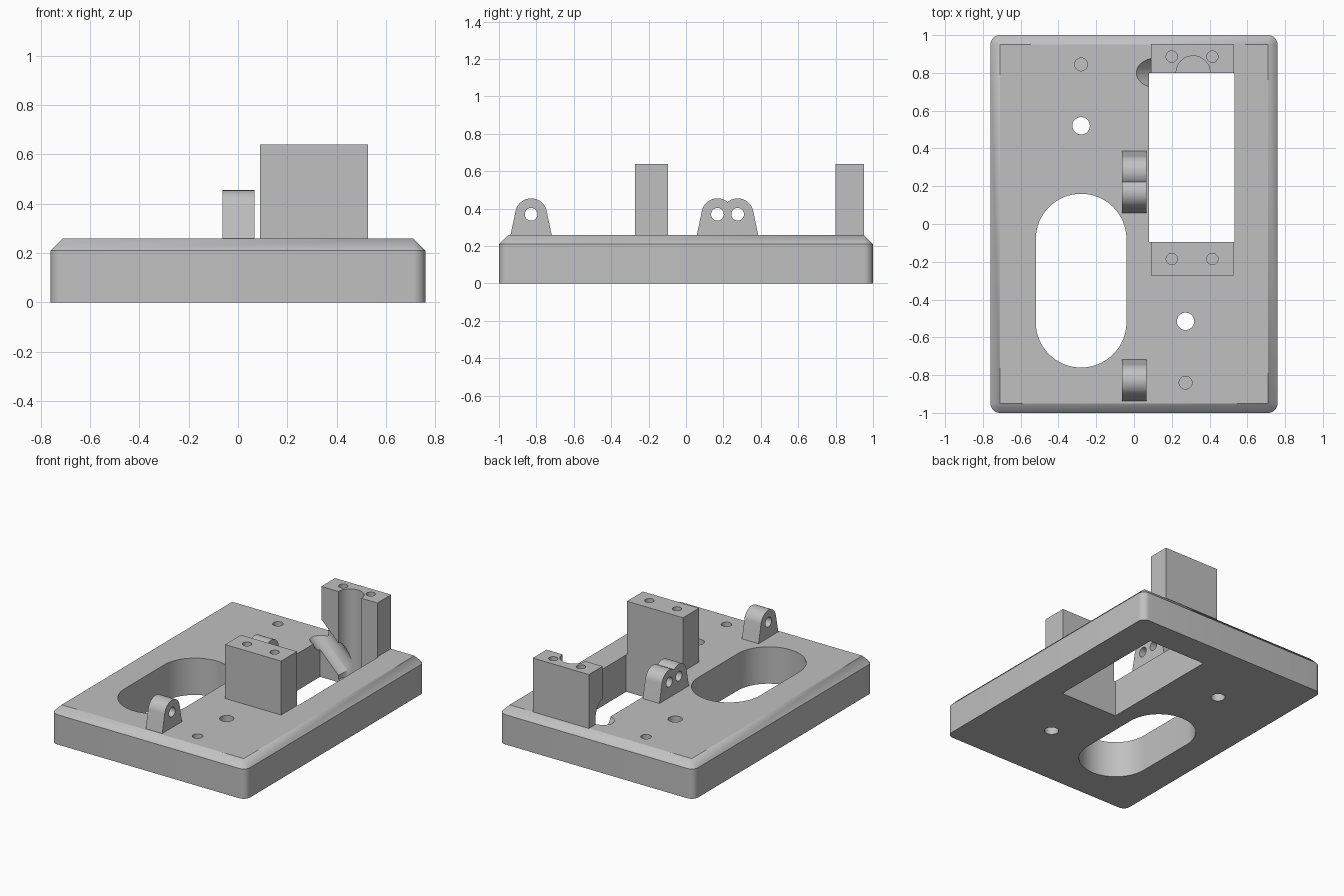
import bpy
import bmesh
from math import pi, sin, cos, asin, sqrt
from mathutils import Matrix, Vector

if "Cube" in bpy.data.objects:
    bpy.data.objects.remove(bpy.data.objects["Cube"], do_unlink=True)

GREY = (0.53, 0.53, 0.53, 1)
mat = bpy.data.materials.new("plain grey")
mat.use_nodes = True
mat.diffuse_color = GREY
mat.node_tree.nodes["Principled BSDF"].inputs["Base Color"].default_value = GREY

TOP = 0.26        # top of the plate
TALL = 0.64       # top of the blocks


def loft(name, rings):
    """Closed solid through rings of equal point count."""
    bm = bmesh.new()
    loops = [[bm.verts.new(p) for p in ring] for ring in rings]
    n = len(loops[0])
    for a, b in zip(loops, loops[1:]):
        for i in range(n):
            j = (i + 1) % n
            bm.faces.new((a[i], a[j], b[j], b[i]))
    bm.faces.new(loops[0][::-1])
    bm.faces.new(loops[-1])
    bmesh.ops.remove_doubles(bm, verts=bm.verts, dist=0.0001)
    bmesh.ops.recalc_face_normals(bm, faces=bm.faces)
    mesh = bpy.data.meshes.new(name)
    bm.to_mesh(mesh)
    bm.free()
    mesh.materials.append(mat)
    obj = bpy.data.objects.new(name, mesh)
    bpy.context.collection.objects.link(obj)
    return obj


def prism(name, outline, lo, hi):
    return loft(name, [[(x, y, z) for x, y in outline] for z in (lo, hi)])


def box(name, x0, x1, y0, y1, z0, z1):
    return prism(name, [(x0, y0), (x1, y0), (x1, y1), (x0, y1)], z0, z1)


def arc(cx, cy, r, start, end, steps):
    return [(cx + r * cos(start + (end - start) * i / steps),
             cy + r * sin(start + (end - start) * i / steps)) for i in range(steps + 1)]


def hole(x, y, r, lo, hi):
    return prism("hole_cutter", arc(x, y, r, 0, 2 * pi, 48)[:-1], lo, hi)


def boolean(obj, others, operation="DIFFERENCE"):
    """Apply each helper solid to the object, then remove the helper."""
    bpy.context.view_layer.objects.active = obj
    for other in others:
        other.hide_render = True
        mod = obj.modifiers.new("boolean", "BOOLEAN")
        mod.operation = operation
        mod.solver = "EXACT"
        mod.object = other
        bpy.ops.object.modifier_apply(modifier=mod.name)
        bpy.data.objects.remove(other, do_unlink=True)


def grooves():
    """Upright half-round groove and the slanted channel that meets it."""
    upright = hole(0.313, 0.80, 0.09, 0.02, 0.8)
    slanted = hole(0, 0, 0.08, 0, 0.7)
    slanted.data.transform(Matrix.Translation((0.305, 0.80, 0.08)) @ Matrix.Rotation(-pi / 4, 4, "Y"))
    return [upright, slanted]


# Base plate: rounded upright corners, chamfered top edge
def plate_ring(z, r):
    ring = []
    for k, (sx, sy) in enumerate([(1, 1), (-1, 1), (-1, -1), (1, -1)]):
        ring += [(x, y, z) for x, y in arc(sx * 0.71, sy * 0.95, r, k * pi / 2, (k + 1) * pi / 2, 8)]
    return ring


plate = loft("base_plate", [plate_ring(0, 0.05), plate_ring(0.21, 0.05), plate_ring(TOP, 0)])

# Openings in the plate
slot = arc(-0.28, -0.08, 0.24, 0, pi, 32) + arc(-0.28, -0.52, 0.24, pi, 2 * pi, 32)
boolean(plate, [
    prism("slot_cutter", slot, -0.1, 0.5),
    box("window_cutter", 0.08, 0.533, -0.095, 0.80, -0.1, 0.5),
    hole(-0.28, 0.52, 0.046, -0.1, 0.5),
    hole(0.273, -0.515, 0.046, -0.1, 0.5),
    hole(-0.28, 0.845, 0.034, 0.1, 0.5),
    hole(0.273, -0.84, 0.034, 0.1, 0.5),
] + grooves())

# Mounting blocks with blind screw holes
blocks = []
for name, y0, y1 in [("front_block", -0.273, -0.095), ("back_block", 0.80, 0.953)]:
    block = box(name, 0.09, 0.527, y0, y1, TOP, TALL)
    y = -0.185 if y0 < 0 else 0.886
    boolean(block, [hole(x, y, 0.03, 0.4, 0.8) for x in (0.2, 0.415)])
    blocks.append(block)
boolean(blocks[1], grooves())


# Hinge ears: round top, tangent sides, pin hole along x
def to_side(obj):
    """Turn a solid drawn in (y, z) and extruded along x into place."""
    obj.data.transform(Matrix(((0, 0, 1, 0), (1, 0, 0, 0), (0, 1, 0, 0), (0, 0, 0, 1))))
    return obj


def ear(name, y):
    lean = 0.2
    outline = [(y - 0.11, TOP), (y + 0.11, TOP)] + arc(y, 0.37, 0.085, lean, pi - lean, 32)
    return to_side(prism(name, outline, -0.063, 0.066))


def pin_hole(y):
    return to_side(hole(y, 0.37, 0.034, -0.2, 0.2))


front_ear = ear("front_ear", -0.828)
boolean(front_ear, [pin_hole(-0.828)])
double_ear = ear("double_ear", 0.168)
boolean(double_ear, [ear("ear_half", 0.276)], "UNION")
boolean(double_ear, [pin_hole(0.168), pin_hole(0.276)])

# Smooth the round walls, keep the edges sharp
for obj in [plate, front_ear, double_ear] + blocks:
    bpy.ops.object.select_all(action="DESELECT")
    obj.select_set(True)
    bpy.context.view_layer.objects.active = obj
    bpy.ops.object.shade_smooth_by_angle(angle=pi / 6)
